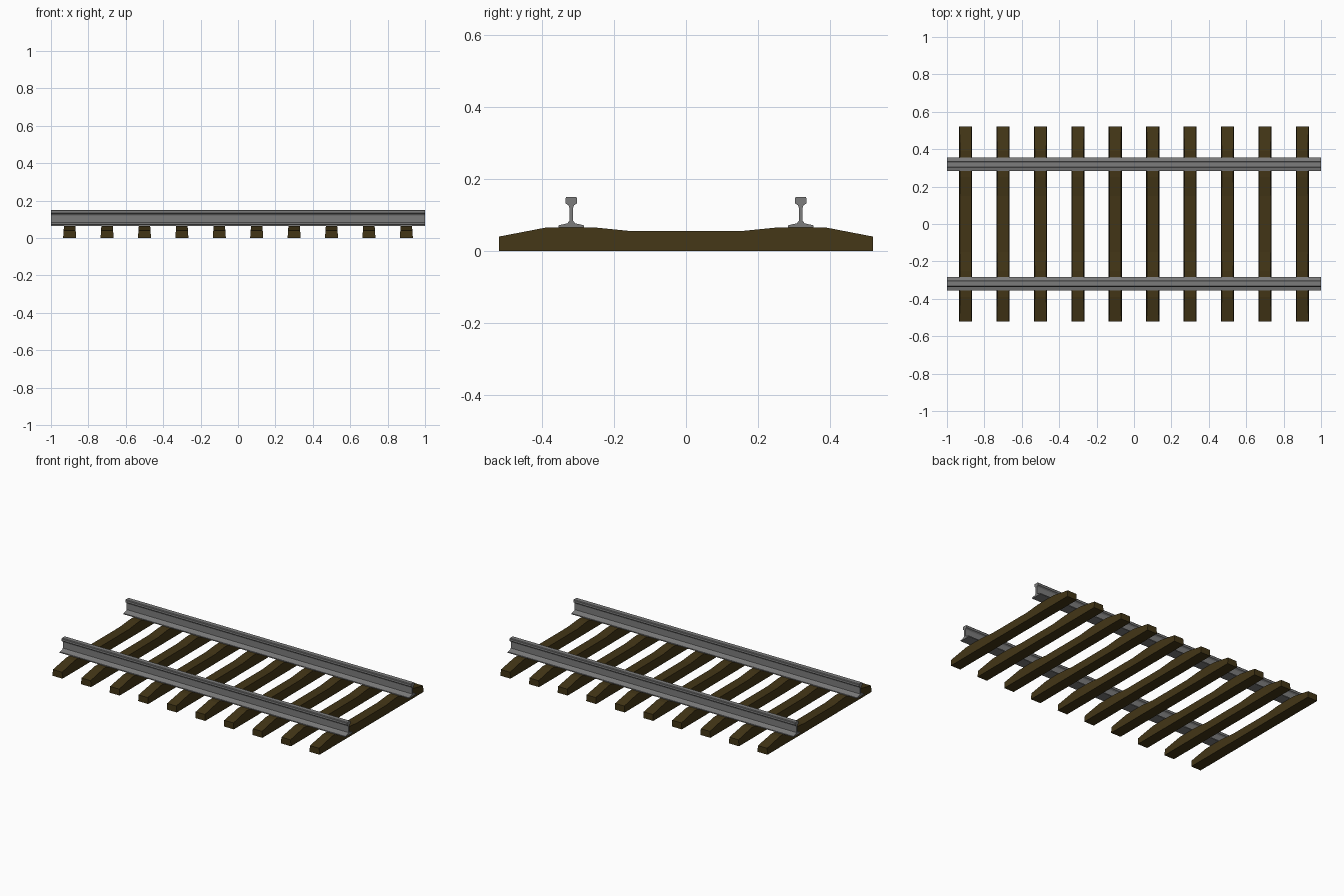
import bpy

if "Cube" in bpy.data.objects:
    bpy.data.objects.remove(bpy.data.objects["Cube"])

GAUGE_Y = 0.319      # rail centre line
BASE_Z = 0.065       # rail seat height


def make_object(name, verts, faces):
    mesh = bpy.data.meshes.new(name)
    mesh.from_pydata(verts, [], faces)
    mesh.update()
    obj = bpy.data.objects.new(name, mesh)
    bpy.context.collection.objects.link(obj)
    return obj


def loft(name, rings):
    """Skin equal-length closed rings and cap both ends."""
    n = len(rings[0])
    verts = [v for ring in rings for v in ring]
    faces = [tuple(range(n))[::-1]]
    for r in range(len(rings) - 1):
        for i in range(n):
            j = (i + 1) % n
            faces.append((r * n + i, r * n + j, (r + 1) * n + j, (r + 1) * n + i))
    faces.append(tuple(range((len(rings) - 1) * n, len(rings) * n)))
    return make_object(name, verts, faces)


# Wood and steel
wood = bpy.data.materials.new("dark_wood")
wood.diffuse_color = (0.055, 0.036, 0.008, 1)
wood.use_nodes = True
wood.node_tree.nodes["Principled BSDF"].inputs["Base Color"].default_value = wood.diffuse_color
steel = bpy.data.materials.new("steel")
steel.diffuse_color = (0.2, 0.2, 0.2, 1)
steel.use_nodes = True
steel.node_tree.nodes["Principled BSDF"].inputs["Base Color"].default_value = steel.diffuse_color

# Rails: half of the I-shaped section, mirrored
half = [(0.036, BASE_Z), (0.036, 0.071), (0.011, 0.077), (0.0055, 0.083),
        (0.0055, 0.121), (0.008, 0.127), (0.0165, 0.133), (0.0165, 0.146),
        (0.0135, 0.15)]
section = half + [(-y, z) for y, z in reversed(half)]
for name, side in (("rail_front", -1), ("rail_back", 1)):
    rings = [[(x, y + side * GAUGE_Y, z) for y, z in section] for x in (-1, 1)]
    loft(name, rings).data.materials.append(steel)

# Sleepers: raised rail seats, sloping ends, sides tapering upward
half_top = [(0.15, 0.055), (0.25, BASE_Z), (0.39, BASE_Z), (0.52, 0.04)]
tops = [(-y, z) for y, z in reversed(half_top)] + half_top
for k in range(10):
    cx = -0.9 + 0.2 * k
    rings = []
    for y, z in tops:
        w = 0.035 - 0.07 * z
        rings.append([(cx - 0.035, y, 0), (cx - w, y, z),
                      (cx + w, y, z), (cx + 0.035, y, 0)])
    loft(f"sleeper_{k + 1}", rings).data.materials.append(wood)

# Consistent outward normals
import bmesh
for obj in bpy.context.collection.objects:
    bm = bmesh.new()
    bm.from_mesh(obj.data)
    bmesh.ops.recalc_face_normals(bm, faces=bm.faces)
    bm.to_mesh(obj.data)
    bm.free()
